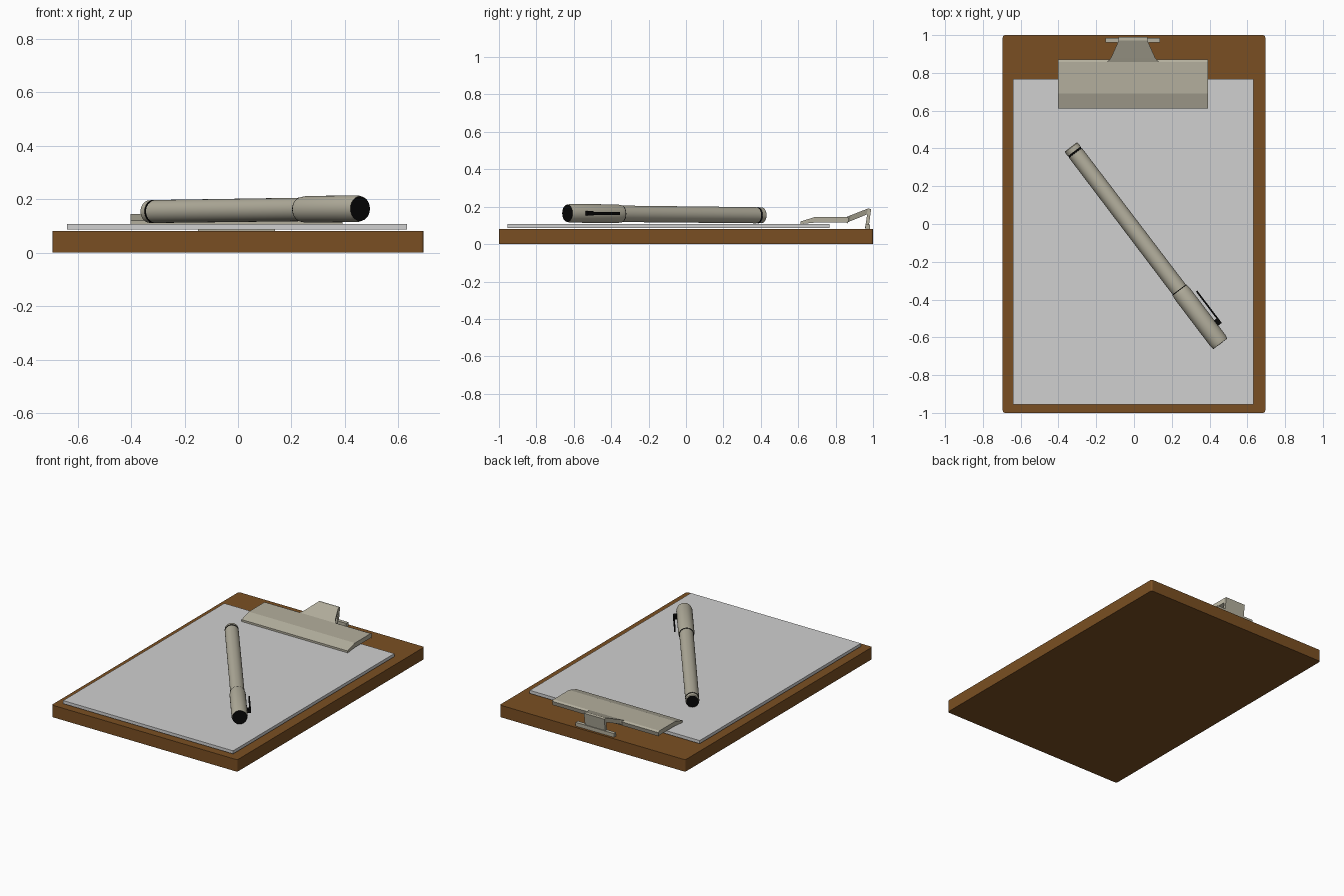
import bpy, bmesh, math
from mathutils import Vector

if "Cube" in bpy.data.objects:
    bpy.data.objects.remove(bpy.data.objects["Cube"])


def material(name, rgb):
    m = bpy.data.materials.new(name)
    m.diffuse_color = (*rgb, 1)
    m.use_nodes = True
    m.node_tree.nodes["Principled BSDF"].inputs["Base Color"].default_value = m.diffuse_color
    return m


WOOD = material("brown wood", (0.195, 0.078, 0.016))
PAPER = material("pale grey paper", (0.63, 0.63, 0.63))
METAL = material("warm grey", (0.455, 0.43, 0.34))
BLACK = material("black", (0.002, 0.002, 0.002))


def finish(name, bm, mats):
    bmesh.ops.recalc_face_normals(bm, faces=bm.faces)
    me = bpy.data.meshes.new(name)
    bm.to_mesh(me)
    bm.free()
    ob = bpy.data.objects.new(name, me)
    bpy.context.collection.objects.link(ob)
    for m in mats:
        me.materials.append(m)
    return ob


def box(name, lo, hi, mat, corner=0):
    bm = bmesh.new()
    bmesh.ops.create_cube(bm, size=1)
    for v in bm.verts:
        v.co = [lo[i] + (v.co[i] + 0.5) * (hi[i] - lo[i]) for i in range(3)]
    if corner:
        upright = [e for e in bm.edges
                   if abs(e.verts[0].co.z - e.verts[1].co.z) > 0.01]
        bmesh.ops.bevel(bm, geom=upright, offset=corner, segments=3,
                        profile=0.5, affect='EDGES')
    return finish(name, bm, [mat])


def strip(name, sections, xc, mat):
    """Bent sheet: each section is half width, outer (y, z), inner (y, z)."""
    bm = bmesh.new()
    rings = []
    for w, o, i in sections:
        rings.append([bm.verts.new(p) for p in (
            (xc - w, *o), (xc + w, *o), (xc + w, *i), (xc - w, *i))])
    for a, b in zip(rings, rings[1:]):
        for k in range(4):
            bm.faces.new((a[k], a[(k + 1) % 4], b[(k + 1) % 4], b[k]))
    bm.faces.new(rings[0])
    bm.faces.new(rings[-1])
    return finish(name, bm, [mat])


# Board and paper stack
box("board", (-0.695, -1, 0), (0.695, 1, 0.081), WOOD, 0.012)
box("paper_stack", (-0.64, -0.955, 0.087), (0.632, 0.768, 0.108), PAPER)

# Clip: wide jaw, bent lever and foot
XC = -0.005
strip("clip_jaw", [
    (0.397, (0.612, 0.121), (0.612, 0.107)),
    (0.397, (0.69, 0.145), (0.69, 0.115)),
    (0.397, (0.858, 0.145), (0.858, 0.115)),
    (0.397, (0.872, 0.138), (0.865, 0.110))], XC, METAL)
strip("clip_lever", [
    (0.135, (0.858, 0.145), (0.858, 0.113)),
    (0.117, (0.88, 0.154), (0.875, 0.121)),
    (0.076, (0.972, 0.190), (0.966, 0.158)),
    (0.076, (0.990, 0.188), (0.968, 0.154)),
    (0.076, (0.976, 0.085), (0.957, 0.085))], XC, METAL)
box("clip_foot", (XC - 0.145, 0.960, 0.080), (XC + 0.143, 0.984, 0.106), METAL)

# Pen axis frame
START, END = Vector((-0.334, 0.408, 0.154)), Vector((0.457, -0.634, 0.165))
LENGTH = (END - START).length
D = (END - START).normalized()
N = D.cross(Vector((0, 0, 1))).normalized() * -1
if N.x < 0:
    N = -N
U = Vector((0, 0, 1)) - D * D.z
U.normalize()


def lathe(name, profile, blacks, sides=32):
    """Revolve (distance, radius) about the pen axis; blacks lists dark bands."""
    bm = bmesh.new()
    rings = []
    for t, r in profile:
        rings.append([bm.verts.new(
            START + D * t + (N * math.cos(a) + U * math.sin(a)) * r)
            for a in (2 * math.pi * k / sides for k in range(sides))])
    for j, (a, b) in enumerate(zip(rings, rings[1:])):
        for k in range(sides):
            n = (k + 1) % sides
            f = bm.faces.new((a[k], a[n], b[n], b[k]))
            f.material_index = int(j in blacks)
    for ring in (rings[0], rings[-1]):
        bm.faces.new(ring).material_index = 1
    ob = finish(name, bm, [METAL, BLACK])
    bpy.context.view_layer.objects.active = ob
    ob.select_set(True)
    bpy.ops.object.shade_smooth_by_angle()
    ob.select_set(False)


lathe("pen_body", [(0, 0.038), (0.004, 0.042), (0.030, 0.043),
                   (0.031, 0.0405), (0.039, 0.0405), (0.040, 0.043),
                   (0.95, 0.044), (0.97, 0.044)], (2, 3, 4))
lathe("pen_cap", [(0.948, 0.046), (0.953, 0.047), (0.978, 0.050),
                  (LENGTH - 0.02, 0.050), (LENGTH, 0.046)], (0,))


def pen_block(name, t, n, u):
    """Black block given in pen axis coordinates."""
    bm = bmesh.new()
    bmesh.ops.create_cube(bm, size=1)
    for v in bm.verts:
        c = [lo + (v.co[i] + 0.5) * (hi - lo)
             for i, (lo, hi) in enumerate((t, n, u))]
        v.co = START + D * c[0] + N * c[1] + U * c[2]
    finish(name, bm, [BLACK])


# Pocket clip on the side of the cap
pen_block("pocket_clip_arm", (1.010, 1.215), (0.064, 0.073), (-0.007, 0.008))
pen_block("pocket_clip_mount", (1.19, 1.225), (0.046, 0.073), (-0.011, 0.013))
